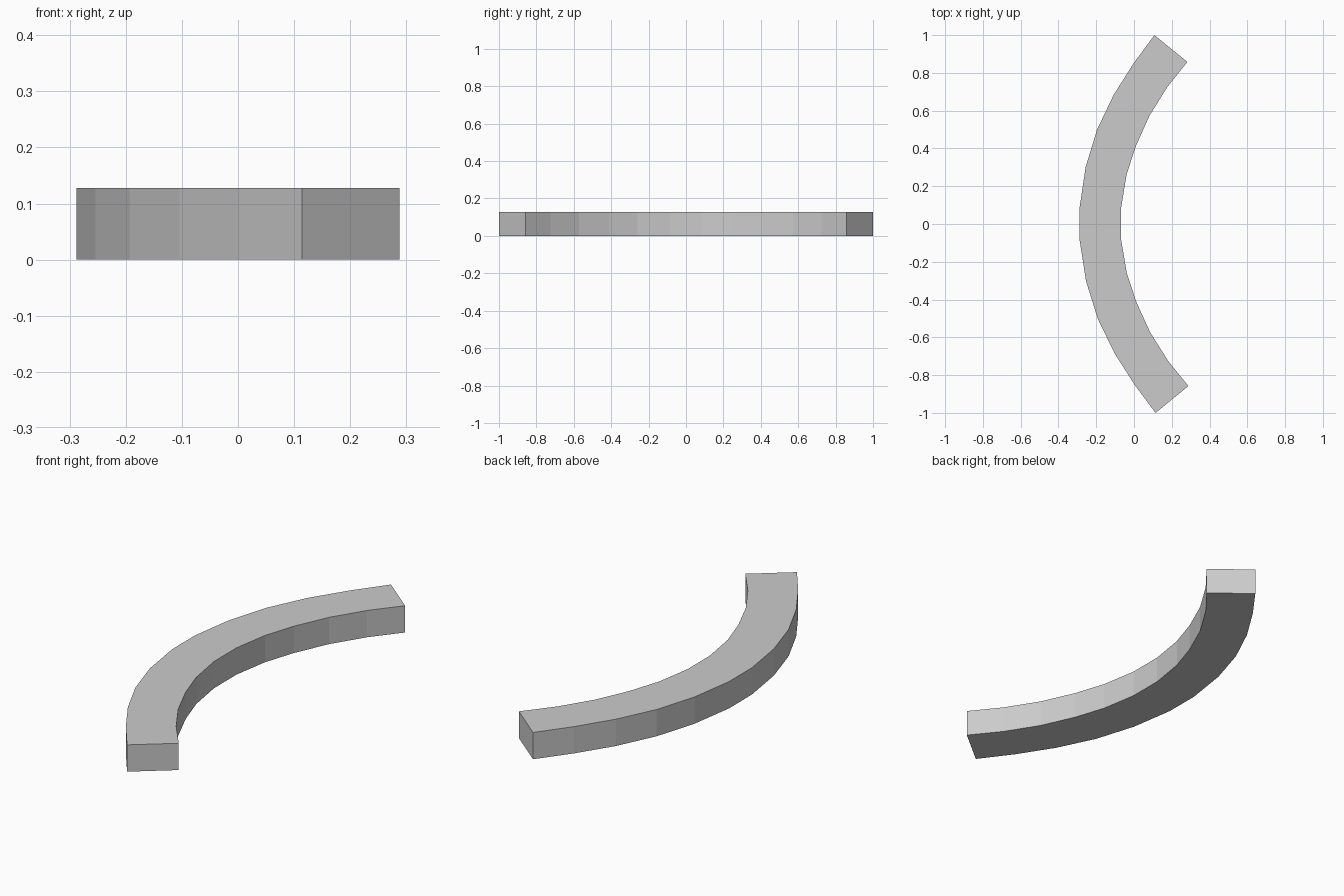
import bpy, bmesh

if "Cube" in bpy.data.objects:
    bpy.data.objects.remove(bpy.data.objects["Cube"])

HEIGHT = 0.128
SKEW = -0.003  # tiny lean of the arc in plan

# Half plan profile, centre to end: (outer x, outer y, inner x, inner y)
half = [
    (-0.288, 0.086, -0.068, 0.085),
    (-0.255, 0.302, -0.039, 0.260),
    (-0.194, 0.500, 0.010, 0.410),
    (-0.106, 0.683, 0.083, 0.572),
    (0.000, 0.850, 0.178, 0.724),
    (0.111, 1.000, 0.285, 0.858),
]
# Mirror to the full arc, from the front end to the back end
stations = [(ox, -oy, ix, -iy) for ox, oy, ix, iy in reversed(half)] + half

# Sweep a rectangular section through the stations
bm = bmesh.new()
rings = []
for ox, oy, ix, iy in stations:
    section = [(ox, oy, 0), (ix, iy, 0), (ix, iy, HEIGHT), (ox, oy, HEIGHT)]
    rings.append([bm.verts.new((x + SKEW * y, y, z)) for x, y, z in section])
for a, b in zip(rings, rings[1:]):
    for i in range(4):
        j = (i + 1) % 4
        bm.faces.new((a[i], a[j], b[j], b[i]))

# End caps
bm.faces.new(rings[0])
bm.faces.new(rings[-1])
bmesh.ops.recalc_face_normals(bm, faces=bm.faces)

mesh = bpy.data.meshes.new("curved_bar")
bm.to_mesh(mesh)
bm.free()
bpy.context.collection.objects.link(bpy.data.objects.new("curved_bar", mesh))
